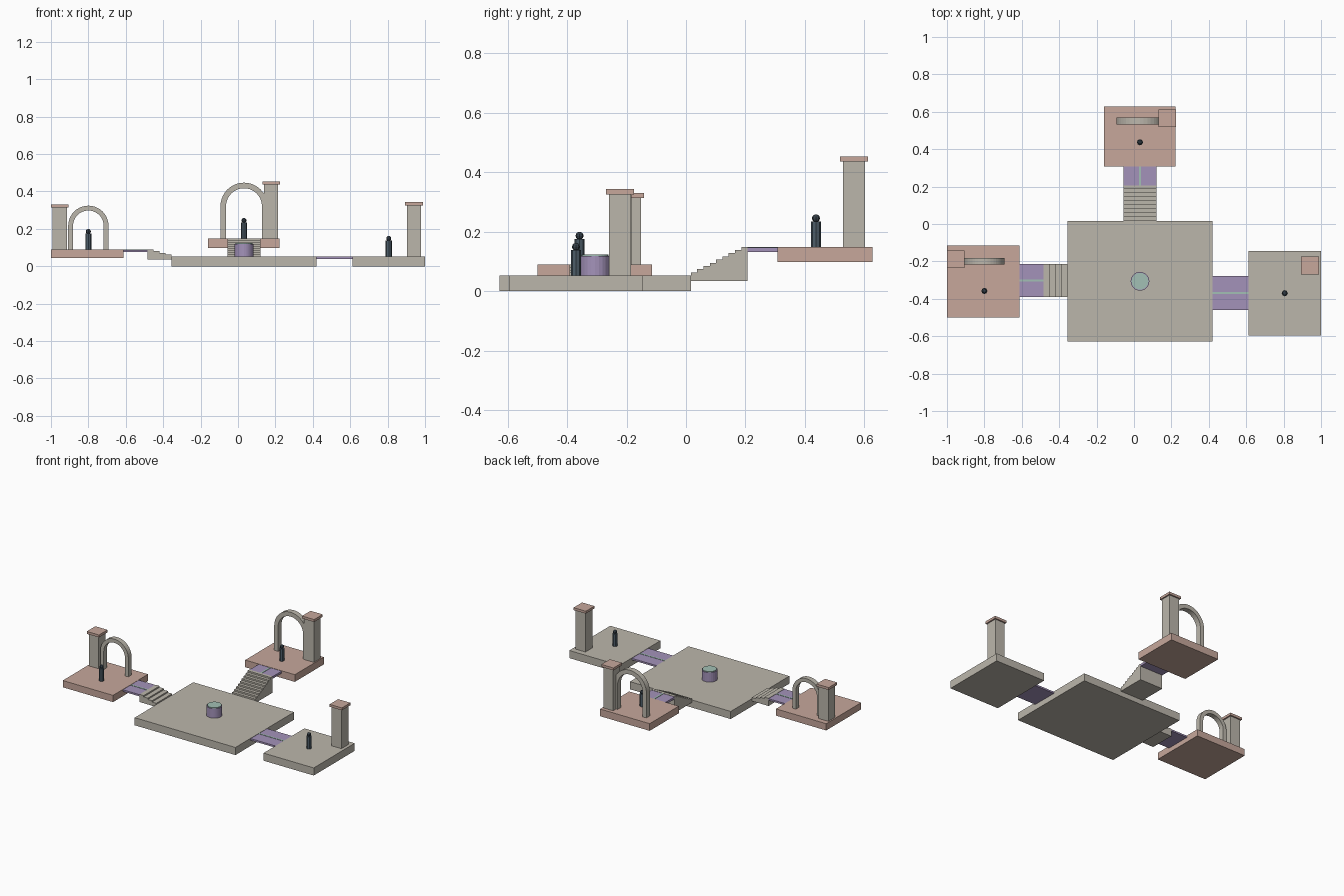
import bpy, bmesh, math

if "Cube" in bpy.data.objects:
    bpy.data.objects.remove(bpy.data.objects["Cube"])


def colour(name, r, g, b):
    m = bpy.data.materials.new(name)
    m.diffuse_color = (r, g, b, 1)
    m.use_nodes = True
    m.node_tree.nodes["Principled BSDF"].inputs["Base Color"].default_value = m.diffuse_color
    return m


STONE = colour("warm grey stone", 0.50, 0.47, 0.41)
CLAY = colour("pink clay", 0.57, 0.39, 0.33)
VIOLET = colour("muted violet", 0.37, 0.29, 0.49)
TEAL = colour("pale teal", 0.36, 0.53, 0.46)
SLATE = colour("slate blue", 0.075, 0.11, 0.14)
DARK = colour("dark slate", 0.035, 0.05, 0.065)


def finish(name, bm, mat):
    bmesh.ops.recalc_face_normals(bm, faces=bm.faces)
    me = bpy.data.meshes.new(name)
    bm.to_mesh(me)
    bm.free()
    me.materials.append(mat)
    ob = bpy.data.objects.new(name, me)
    bpy.context.collection.objects.link(ob)
    return ob


def box(name, x, y, z, mat):
    """Box from (min, max) ranges."""
    bm = bmesh.new()
    bmesh.ops.create_cube(bm, size=1)
    for v in bm.verts:
        v.co = [(r[0] + r[1]) / 2 + c * (r[1] - r[0]) for r, c in zip((x, y, z), v.co)]
    return finish(name, bm, mat)


def cylinder(name, x, y, z0, z1, r, sides, mat):
    bm = bmesh.new()
    bmesh.ops.create_cone(bm, cap_ends=True, segments=sides, radius1=r, radius2=r, depth=z1 - z0)
    bmesh.ops.translate(bm, verts=bm.verts, vec=(x, y, (z0 + z1) / 2))
    return finish(name, bm, mat)


def extrude_profile(name, points, depth, mat):
    """Close a planar outline and push it along a vector."""
    bm = bmesh.new()
    face = bm.faces.new([bm.verts.new(p) for p in points])
    new = bmesh.ops.extrude_face_region(bm, geom=[face])["geom"]
    bmesh.ops.translate(bm, verts=[g for g in new if isinstance(g, bmesh.types.BMVert)], vec=depth)
    # restore the starting cap if the extrusion consumed it
    if not face.is_valid:
        bmesh.ops.holes_fill(bm, edges=bm.edges)
    return finish(name, bm, mat)


def stair_outline(start, end, base, low, high, count):
    """Stepped side outline as (run, height) pairs."""
    run, rise = (end - start) / count, (high - low) / count
    pts = [(start, base)]
    for i in range(count):
        pts += [(start + i * run, low + (i + 1) * rise), (start + (i + 1) * run, low + (i + 1) * rise)]
    return pts + [(end, base)]


def pillar(name, x, y, z0, z1):
    s, c = 0.0375, 0.047
    box(name + "_shaft", (x - s, x + s), (y - s, y + s), (z0, z1 - 0.017), STONE)
    box(name + "_cap", (x - c, x + c), (y - c, y + c), (z1 - 0.017, z1), CLAY)


def arch(name, x, y, z0, top, outer, inner, depth, segments=20):
    spring = top - outer
    bm = bmesh.new()
    rings = []
    for i in range(-1, segments + 2):
        a = math.pi * min(max(i, 0), segments) / segments
        foot = i < 0 or i > segments
        ring = []
        for r, d in ((outer, -1), (outer, 1), (inner, 1), (inner, -1)):
            h = z0 if foot else spring + r * math.sin(a)
            ring.append(bm.verts.new((x + r * math.cos(a), y + d * depth / 2, h)))
        rings.append(ring)
    for p, q in zip(rings, rings[1:]):
        for k in range(4):
            bm.faces.new((p[k], p[(k + 1) % 4], q[(k + 1) % 4], q[k]))
    bm.faces.new(rings[0])
    bm.faces.new(rings[-1])
    return finish(name, bm, STONE)


def figure(name, x, y, z):
    cylinder(name + "_body", x, y, z, z + 0.085, 0.0165, 8, SLATE)
    bm = bmesh.new()
    bmesh.ops.create_uvsphere(bm, u_segments=8, v_segments=6, radius=0.0135)
    bmesh.ops.translate(bm, verts=bm.verts, vec=(x, y, z + 0.096))
    finish(name + "_head", bm, DARK)


# Platforms
box("main_platform", (-0.356, 0.42), (-0.628, 0.0165), (0, 0.053), STONE)
box("right_platform", (0.613, 1.0), (-0.595, -0.145), (0, 0.053), STONE)
box("left_platform", (-1.0, -0.613), (-0.499, -0.114), (0.043, 0.09), CLAY)
box("back_platform", (-0.16, 0.222), (0.308, 0.628), (0.099, 0.149), CLAY)

# Bridges with thin inlaid centre lines
box("right_bridge", (0.42, 0.613), (-0.461, -0.279), (0.039, 0.051), VIOLET)
box("right_bridge_line", (0.42, 0.613), (-0.3745, -0.3635), (0.050, 0.053), TEAL)
box("left_bridge", (-0.613, -0.485), (-0.391, -0.215), (0.076, 0.088), VIOLET)
box("left_bridge_line", (-0.613, -0.485), (-0.3085, -0.2975), (0.087, 0.09), TEAL)
box("back_bridge", (-0.057, 0.121), (0.207, 0.308), (0.132, 0.147), VIOLET)
box("back_bridge_line", (0.0265, 0.0375), (0.207, 0.308), (0.146, 0.149), TEAL)

# Stairs
back = stair_outline(0.0165, 0.207, 0.035, 0.053, 0.149, 9)
extrude_profile("back_stairs", [(-0.057, y, z) for y, z in back], (0.178, 0, 0), STONE)
left = stair_outline(-0.356, -0.485, 0.037, 0.053, 0.09, 4)
extrude_profile("left_stairs", [(x, -0.391, z) for x, z in left], (0, 0.176, 0), STONE)

# Central pedestal
pedestal = cylinder("pedestal", 0.032, -0.306, 0.053, 0.119, 0.05, 24, VIOLET)
cylinder("pedestal_disc", 0.032, -0.306, 0.117, 0.124, 0.045, 24, TEAL)

# Pillars, arches and standing figures
pillar("back_pillar", 0.177, 0.565, 0.149, 0.453)
pillar("left_pillar", -0.953, -0.188, 0.09, 0.331)
pillar("right_pillar", 0.941, -0.222, 0.053, 0.343)
arch("back_arch", 0.032, 0.551, 0.149, 0.447, 0.126, 0.096, 0.037)
arch("left_arch", -0.80, -0.2, 0.09, 0.324, 0.108, 0.082, 0.035)
figure("back_figure", 0.032, 0.437, 0.149)
figure("left_figure", -0.80, -0.358, 0.09)
figure("right_figure", 0.806, -0.37, 0.053)
